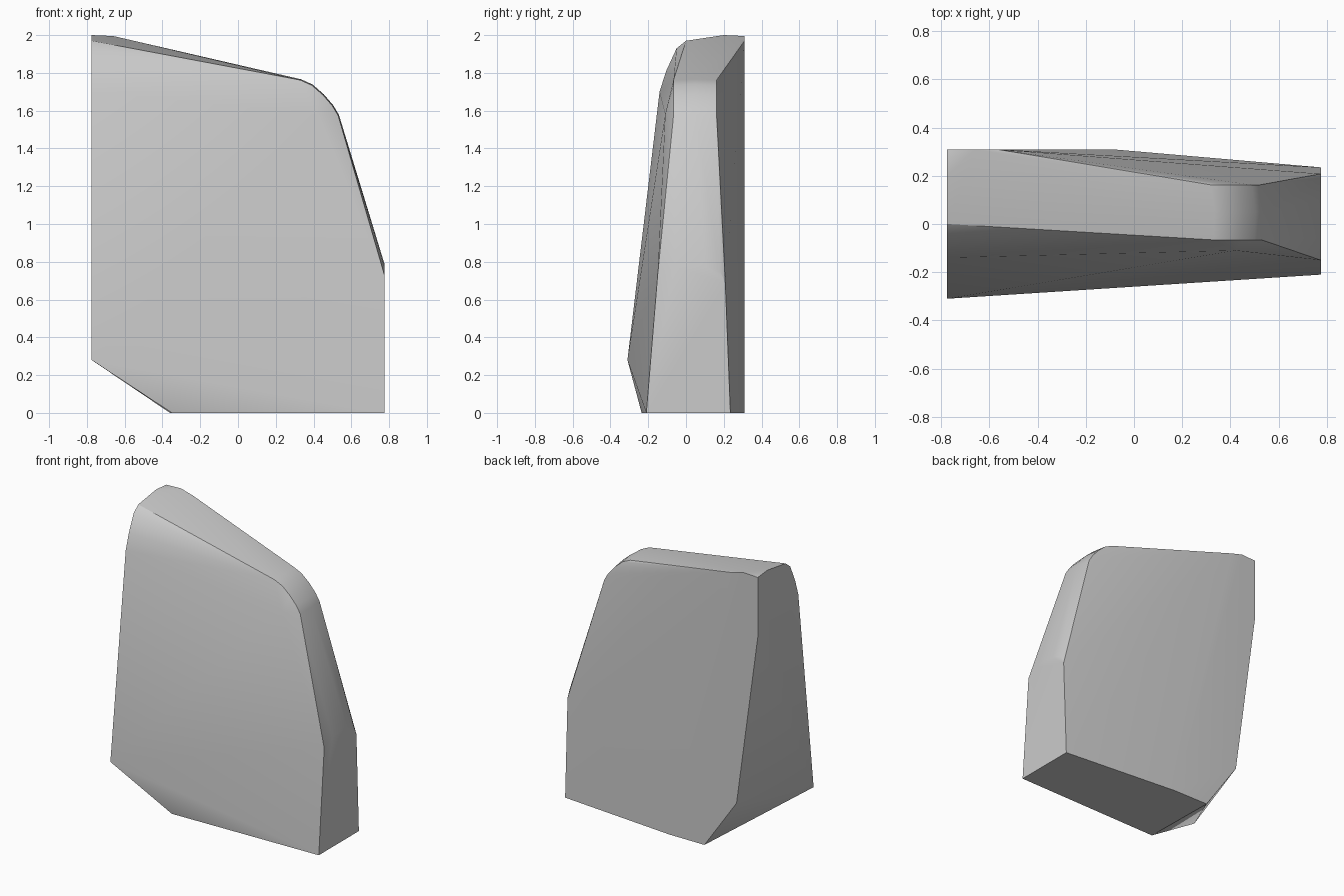
import bpy, bmesh, math

cube = bpy.data.objects.get("Cube")
if cube:
    bpy.data.objects.remove(cube, do_unlink=True)

# Plain grey stone
grey = bpy.data.materials.new("plain grey")
grey.use_nodes = True
colour = (0.6, 0.6, 0.6, 1)
grey.diffuse_color = colour
grey.node_tree.nodes["Principled BSDF"].inputs["Base Color"].default_value = colour

# Tall end: rounded crown profile (y, z), cut flat at x = TALL
TALL, SHORT = -0.775, 0.775
crown = [(-0.31, 0.28), (-0.14, 1.70), (-0.105, 1.81), (-0.05, 1.93),
         (0.0, 1.97), (0.10, 1.985), (0.20, 2.0), (0.31, 1.99), (0.31, 1.57)]
points = [(TALL, y, z) for y, z in crown]

# Short end: arched profile (y, z), cut flat at x = SHORT
arch = [(-0.21, 0), (-0.15, 0.73), (-0.06, 0.775), (0.0, 0.79),
        (0.10, 0.78), (0.18, 0.75), (0.208, 0.69), (0.235, 0)]
points += [(SHORT, y, z) for y, z in arch]

# Rounded shoulder: the same bend (x, z) swept across the thickness
bend = [(0.33, 1.762), (0.39, 1.735), (0.45, 1.683), (0.50, 1.625), (0.53, 1.575)]
for x, z in bend:
    points += [(x, -0.066, z), (x + 0.004, 0.05, z + 0.004), (x - 0.01, 0.162, z)]
points.append((0.42, -0.11, 1.58))

# Back outline and foot
points += [(-0.66, 0.31, 1.995), (-0.57, 0.31, 1.97), (-0.61, 0.31, 0.36),
           (-0.36, 0.31, 0), (-0.09, 0.31, 0), (-0.35, -0.235, 0)]

# Wrap the profiles in one solid slab
bm = bmesh.new()
for p in points:
    bm.verts.new(p)
hull = bmesh.ops.convex_hull(bm, input=bm.verts)
loose = {v for v in hull["geom_interior"] + hull["geom_unused"]
         if isinstance(v, bmesh.types.BMVert) and not v.link_faces}
bmesh.ops.delete(bm, geom=list(loose), context="VERTS")
bmesh.ops.dissolve_limit(bm, angle_limit=math.radians(0.5),
                         verts=bm.verts, edges=bm.edges)
bmesh.ops.recalc_face_normals(bm, faces=bm.faces)

mesh = bpy.data.meshes.new("stone_slab")
bm.to_mesh(mesh)
bm.free()
mesh.materials.append(grey)
slab = bpy.data.objects.new("stone_slab", mesh)
bpy.context.collection.objects.link(slab)

# Soft rounded crown and shoulder, crisp cut edges
bpy.ops.object.select_all(action="DESELECT")
slab.select_set(True)
bpy.context.view_layer.objects.active = slab
bpy.ops.object.shade_smooth_by_angle(angle=math.radians(30))
